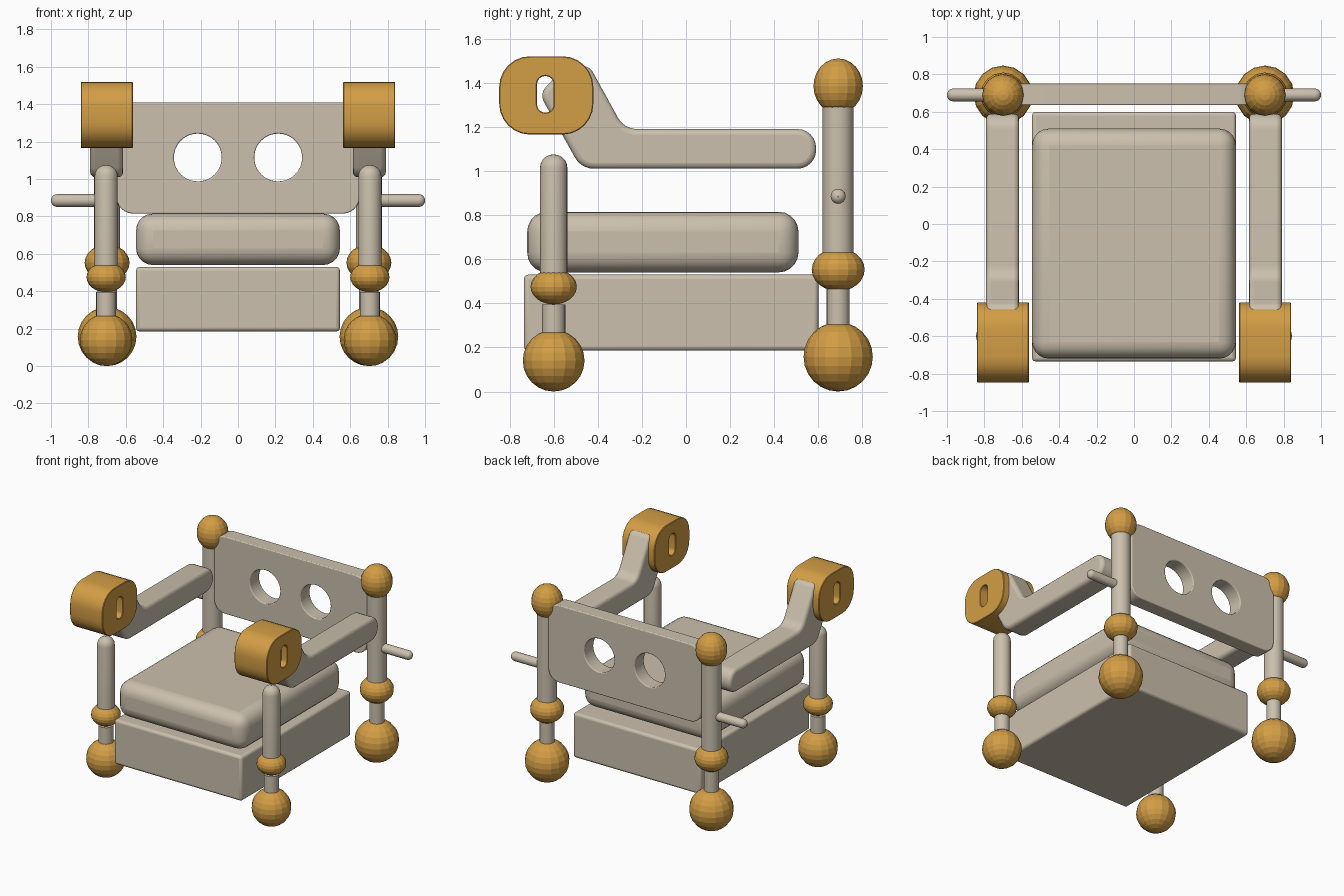
import bpy, bmesh, math
from mathutils import Vector

cube = bpy.data.objects.get("Cube")
if cube:
    bpy.data.objects.remove(cube, do_unlink=True)


def material(name, rgb):
    m = bpy.data.materials.new(name)
    m.use_nodes = True
    m.diffuse_color = (*rgb, 1)
    m.node_tree.nodes["Principled BSDF"].inputs["Base Color"].default_value = (*rgb, 1)
    return m


BEIGE = material("warm beige", (0.60, 0.53, 0.42))
GOLD = material("golden brown", (0.65, 0.34, 0.06))


def finish(name, bm, mat, bevel=0, segments=3, smooth=True):
    bmesh.ops.recalc_face_normals(bm, faces=bm.faces)
    mesh = bpy.data.meshes.new(name)
    bm.to_mesh(mesh)
    bm.free()
    mesh.materials.append(mat)
    ob = bpy.data.objects.new(name, mesh)
    bpy.context.collection.objects.link(ob)
    if bevel:
        mod = ob.modifiers.new("rounded edges", 'BEVEL')
        mod.width, mod.segments = bevel, segments
        mod.limit_method, mod.angle_limit = 'ANGLE', math.radians(40)
    if smooth:
        bpy.ops.object.select_all(action='DESELECT')
        ob.select_set(True)
        bpy.context.view_layer.objects.active = ob
        bpy.ops.object.shade_smooth_by_angle(angle=math.radians(35))
    return ob


def box(name, lo, hi, bevel, segments=3):
    bm = bmesh.new()
    bmesh.ops.create_cube(bm, size=1)
    lo, hi = Vector(lo), Vector(hi)
    for v in bm.verts:
        v.co = (lo + hi) / 2 + v.co * (hi - lo)
    finish(name, bm, BEIGE, bevel, segments)


def rounded(points, radii, steps=6):
    """Round the corners of a polygon with circular arcs."""
    out, n = [], len(points)
    for i, r in enumerate(radii):
        p = Vector(points[i])
        a = (Vector(points[i - 1]) - p).normalized()
        b = (Vector(points[(i + 1) % n]) - p).normalized()
        half = a.angle(b) / 2
        centre = p + (a + b).normalized() * (r / math.sin(half))
        start = p + a * (r / math.tan(half)) - centre
        end = p + b * (r / math.tan(half)) - centre
        sweep = start.angle_signed(end)
        for k in range(steps + 1):
            t = -sweep * k / steps
            out.append((centre.x + start.x * math.cos(t) - start.y * math.sin(t),
                        centre.y + start.x * math.sin(t) + start.y * math.cos(t)))
    return out


def rect(u0, u1, v0, v1, r):
    return rounded([(u0, v0), (u1, v0), (u1, v1), (u0, v1)], [r] * 4)


def slab(name, loops, place, depth, mat, bevel, segments=3):
    """Extrude an outline with holes; place maps (u, v) to 3D."""
    bm = bmesh.new()
    edges = []
    for loop in loops:
        vs = [bm.verts.new(place(*p)) for p in loop]
        edges += [bm.edges.new((vs[i - 1], vs[i])) for i in range(len(vs))]
    bmesh.ops.triangle_fill(bm, edges=edges, use_beauty=True)
    res = bmesh.ops.extrude_face_region(bm, geom=bm.faces[:], use_keep_orig=True)
    bmesh.ops.translate(bm, vec=depth,
                        verts=[g for g in res["geom"] if isinstance(g, bmesh.types.BMVert)])
    bmesh.ops.dissolve_limit(bm, angle_limit=0.01, verts=bm.verts, edges=bm.edges)
    finish(name, bm, mat, bevel, segments)


def ball(name, x, y, z0, z1, r):
    bm = bmesh.new()
    bmesh.ops.create_uvsphere(bm, u_segments=16, v_segments=12, radius=r)
    for v in bm.verts:
        v.co = (x + v.co.x, y + v.co.y, (z0 + z1) / 2 + v.co.z * (z1 - z0) / (2 * r))
    finish(name, bm, GOLD, smooth=False)


def rod(name, start, end, r, cap=0.0):
    """Lathed rod, with a domed far end of radius cap."""
    start, end = Vector(start), Vector(end)
    length = (end - start).length
    profile = [(0, 0), (r, 0), (r, length - cap)]
    profile += [(r - cap + cap * math.cos(t), length - cap + cap * math.sin(t))
                for t in (math.pi * k / 10 for k in range(1, 6))] if cap else [(0, length)]
    bm = bmesh.new()
    turn = (end - start).to_track_quat('Z', 'Y')
    vs = [bm.verts.new(start + turn @ Vector((a, 0, h))) for a, h in profile]
    es = [bm.edges.new(p) for p in zip(vs, vs[1:])]
    bmesh.ops.spin(bm, geom=vs + es, cent=start, axis=turn @ Vector((0, 0, 1)),
                   angle=math.tau, steps=24)
    bmesh.ops.remove_doubles(bm, verts=bm.verts, dist=0.0005)
    finish(name, bm, BEIGE)


# Seat
box("seat_base", (-0.545, -0.735, 0.185), (0.545, 0.60, 0.53), 0.02)
box("seat_cushion", (-0.545, -0.72, 0.54), (0.545, 0.51, 0.815), 0.09, 5)

# Backrest with two round holes
holes = [[(cx + 0.128 * math.cos(math.tau * k / 32), 1.115 + 0.128 * math.sin(math.tau * k / 32))
          for k in range(32)] for cx in (-0.215, 0.215)]
slab("backrest", [rect(-0.65, 0.65, 0.815, 1.41, 0.09)] + holes,
     lambda u, v: (u, 0.635, v), (0, 0.115, 0), BEIGE, 0.02)

arm = rounded([(-0.475, 1.01), (0.59, 1.01), (0.59, 1.19), (-0.28, 1.19),
               (-0.44, 1.48), (-0.56, 1.46), (-0.665, 1.35)],
              [0.10, 0.085, 0.085, 0.10, 0.05, 0.07, 0.06])

for side, s in (("left", 1), ("right", -1)):
    x = 0.705 * s
    # Front leg
    ball(f"{side}_front_foot", x, -0.6, 0, 0.28, 0.14)
    rod(f"{side}_front_stem", (x, -0.6, 0.2), (x, -0.6, 0.395), 0.053)
    ball(f"{side}_front_collar", x, -0.6, 0.395, 0.555, 0.105)
    rod(f"{side}_front_post", (x, -0.6, 0.5), (x, -0.6, 1.075), 0.062, 0.06)
    # Back leg
    x = 0.70 * s
    ball(f"{side}_back_foot", x, 0.69, 0, 0.315, 0.157)
    rod(f"{side}_back_stem", (x, 0.69, 0.2), (x, 0.69, 0.5), 0.052)
    ball(f"{side}_back_collar", x, 0.69, 0.455, 0.65, 0.12)
    rod(f"{side}_back_post", (x, 0.69, 0.55), (x, 0.69, 1.33), 0.07)
    ball(f"{side}_back_finial", x, 0.69, 1.26, 1.51, 0.112)
    rod(f"{side}_peg", (0.66 * s, 0.69, 0.885), (s, 0.69, 0.885), 0.034, 0.032)
    # Armrest and its slotted hand block
    slab(f"{side}_armrest", [arm], lambda u, v: (0.615 * s, u, v), (0.175 * s, 0, 0), BEIGE, 0.025)
    slab(f"{side}_hand_block",
         [rect(-0.847, -0.42, 1.165, 1.52, 0.14), rect(-0.675, -0.6, 1.265, 1.43, 0.036)],
         lambda u, v: (0.562 * s, u, v), (0.278 * s, 0, 0), GOLD, 0.004, 1)
